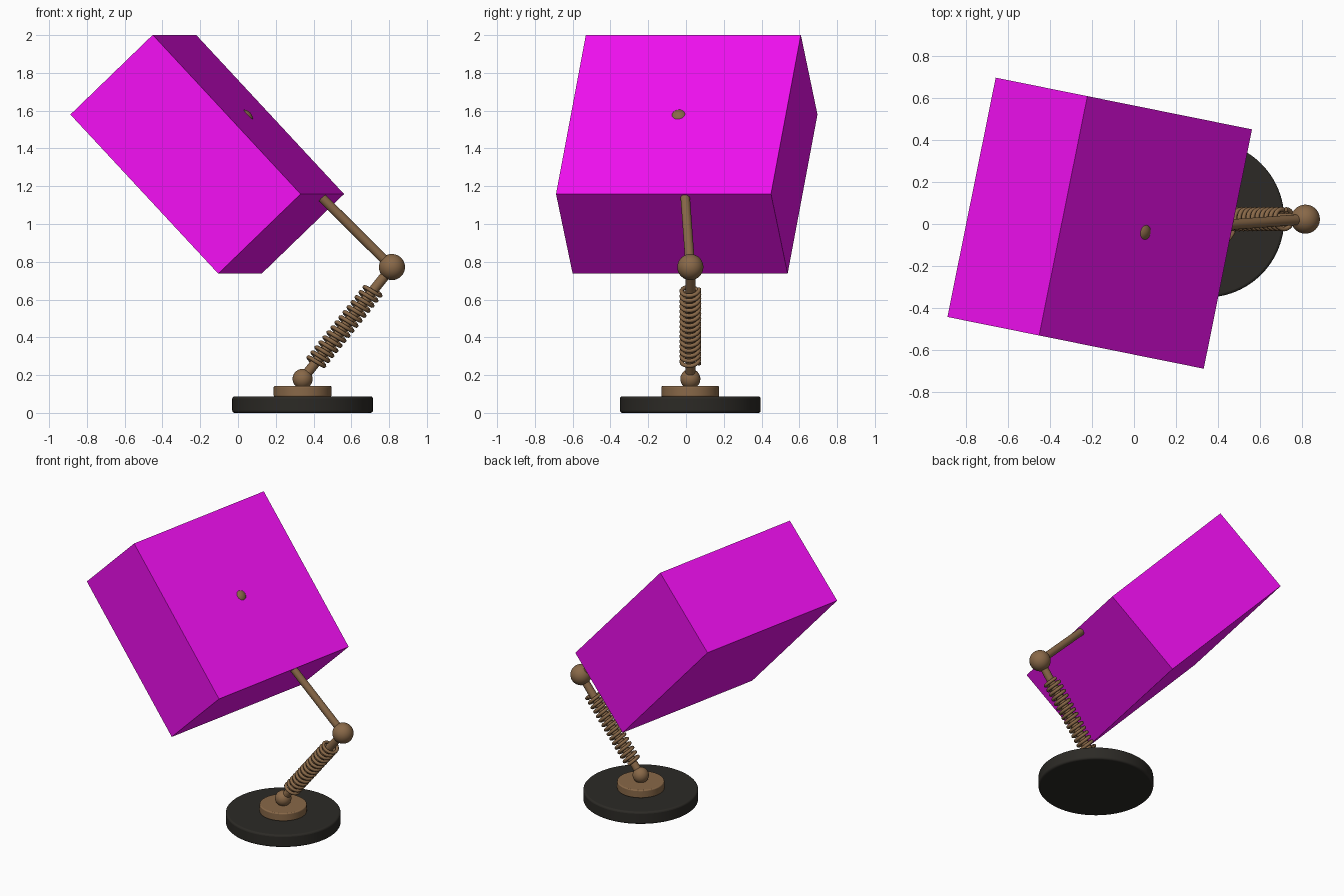
import bpy
from math import cos, sin, pi, radians
from mathutils import Vector, Matrix

if "Cube" in bpy.data.objects:
    bpy.data.objects.remove(bpy.data.objects["Cube"])


def material(name, rgb):
    m = bpy.data.materials.new(name)
    m.diffuse_color = (*rgb, 1)
    m.use_nodes = True
    m.node_tree.nodes["Principled BSDF"].inputs["Base Color"].default_value = m.diffuse_color
    return m


BROWN = material("bronze", (0.25, 0.14, 0.065))
DARK = material("dark_base", (0.025, 0.023, 0.019))
MAGENTA = material("magenta", (0.88, 0.005, 0.88))


def finish(name, mat, smooth=True):
    ob = bpy.context.object
    ob.name = name
    ob.data.materials.append(mat)
    if smooth:
        bpy.ops.object.shade_smooth_by_angle(angle=radians(35))
    return ob


def ball(name, pos, r):
    bpy.ops.mesh.primitive_uv_sphere_add(segments=40, ring_count=20, radius=r, location=pos)
    return finish(name, BROWN)


def rod(name, p, q, r):
    bpy.ops.mesh.primitive_cylinder_add(vertices=32, radius=r, depth=(q - p).length, location=(p + q) / 2)
    bpy.context.object.rotation_euler = (q - p).to_track_quat('Z', 'Y').to_euler()
    return finish(name, BROWN)


def disc(name, z0, z1, r, bevel, mat):
    bpy.ops.mesh.primitive_cylinder_add(vertices=96, radius=r, depth=z1 - z0,
                                        location=(FOOT.x, FOOT.y, (z0 + z1) / 2))
    ob = finish(name, mat)
    b = ob.modifiers.new("rounded_rim", 'BEVEL')
    b.width, b.segments = bevel, 3
    b.limit_method, b.angle_limit = 'ANGLE', radians(40)


FOOT = Vector((0.342, 0.023, 0.18))
ELBOW = Vector((0.815, 0.023, 0.772))

# shade axes: width, slope and depth
a = Vector((0.23, 1.14, 0)).normalized()
c = a.cross(Vector((0.78, -0.16, -0.84))).normalized()
b = c.cross(a)
top_centre = Vector((0.055, -0.04, 1.58))
WIDTH, DEPTH = 1.161, 0.613

# stepped base
disc("base_plate", 0.0, 0.0875, 0.3725, 0.012, DARK)
disc("base_collar", 0.085, 0.142, 0.153, 0.007, BROWN)

# joints and arms
TIP = top_centre + c * 0.04
ball("foot_joint", FOOT, 0.053)
ball("elbow_joint", ELBOW, 0.069)
ball("shade_joint", TIP, 0.053)
rod("lower_arm", FOOT, ELBOW, 0.026)
rod("upper_arm", ELBOW, TIP, 0.025)

# coil spring around the lower arm
axis = (ELBOW - FOOT).normalized()
turn = axis.to_track_quat('Z', 'Y')
TURNS, STEPS = 15, 24
curve = bpy.data.curves.new("spring", 'CURVE')
curve.dimensions = '3D'
curve.bevel_depth, curve.bevel_resolution = 0.011, 2
curve.use_fill_caps = True
line = curve.splines.new('POLY')
n = TURNS * STEPS
line.points.add(n)
for i, pt in enumerate(line.points):
    t = 2 * pi * i / STEPS
    p = FOOT + turn @ Vector((0.047 * cos(t), 0.047 * sin(t), 0.1 + 0.51 * i / n))
    pt.co = (*p, 1)
line.use_smooth = True
curve.materials.append(BROWN)
bpy.context.collection.objects.link(bpy.data.objects.new("spring", curve))

# tilted box shade
bpy.ops.mesh.primitive_cube_add(size=1)
shade = finish("shade", MAGENTA, smooth=False)
rot = Matrix((a, b, c)).transposed().to_4x4()
size = Matrix.Diagonal((WIDTH, WIDTH, DEPTH, 1))
shade.data.transform(Matrix.Translation(top_centre + c * DEPTH / 2) @ rot @ size)
